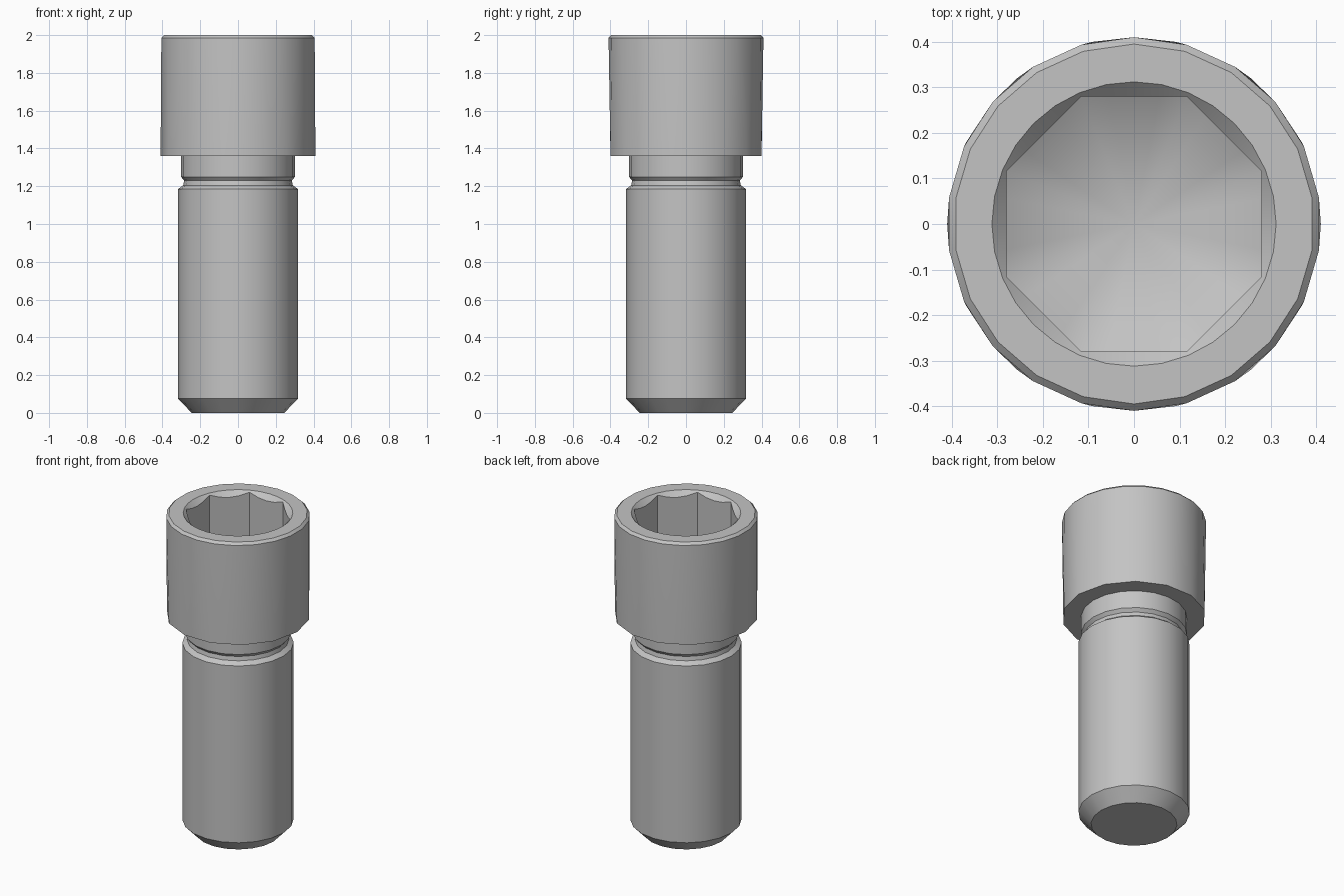
import bpy, bmesh
from math import pi, cos, sin, radians

if "Cube" in bpy.data.objects:
    bpy.data.objects.remove(bpy.data.objects["Cube"])

steel = bpy.data.materials.new("grey steel")
steel.use_nodes = True
GREY = (0.55, 0.55, 0.55, 1.0)
steel.diffuse_color = GREY
steel.node_tree.nodes["Principled BSDF"].inputs["Base Color"].default_value = GREY

TOP = 2.0
HEAD_BASE = 1.36
HEAD_R = 0.41
RIM_R = 0.312
FLAT_R = 0.28       # centre to flat of the eight-sided socket


def ring(bm, n, r, z, start=0.0):
    """Circle of vertices, each paired with its angle."""
    angles = [start + 2 * pi * i / n for i in range(n)]
    return [(a, bm.verts.new((r * cos(a), r * sin(a), z))) for a in angles]


def socket_ring(bm, z=None):
    """Eight-sided outline; without z its edge follows the countersink cone."""
    loop = []
    for i in range(32):
        a = 2 * pi * i / 32
        off = (a + pi / 8) % (pi / 4) - pi / 8
        r = FLAT_R / cos(off)
        height = TOP - (RIM_R - r) if z is None else z
        loop.append((a, bm.verts.new((r * cos(a), r * sin(a), height))))
    return loop


def zip_rings(bm, a, b):
    """Skin two rings, which may have different counts, by angle."""
    na, nb = len(a), len(b)
    if na == nb:
        for i in range(na):
            j = (i + 1) % na
            bm.faces.new((a[i][1], a[j][1], b[j][1], b[i][1]))
        return
    i = j = 0
    while i < na or j < nb:
        next_a = a[(i + 1) % na][0] + (2 * pi if i + 1 >= na else 0)
        next_b = b[(j + 1) % nb][0] + (2 * pi if j + 1 >= nb else 0)
        p, q = a[i % na][1], b[j % nb][1]
        if j >= nb or (i < na and next_a <= next_b):
            bm.faces.new((p, a[(i + 1) % na][1], q))
            i += 1
        else:
            bm.faces.new((p, b[(j + 1) % nb][1], q))
            j += 1


def skin(bm, rings):
    for a, b in zip(rings, rings[1:]):
        zip_rings(bm, a, b)


def finish(bm, name):
    mesh = bpy.data.meshes.new(name)
    bm.to_mesh(mesh)
    bm.free()
    mesh.materials.append(steel)
    obj = bpy.data.objects.new(name, mesh)
    bpy.context.collection.objects.link(obj)
    bpy.ops.object.select_all(action='DESELECT')
    obj.select_set(True)
    bpy.context.view_layer.objects.active = obj
    bpy.ops.object.shade_smooth_by_angle(angle=radians(30))


# Socket head: underside, wall, bevel, rim, countersink, socket, drill point
bm = bmesh.new()
half = pi / 22
rings = [
    ring(bm, 20, 0.302, HEAD_BASE),
    ring(bm, 14, HEAD_R, HEAD_BASE),
    ring(bm, 22, HEAD_R, TOP - 0.015, half),
    ring(bm, 22, HEAD_R - 0.015, TOP, half),
    ring(bm, 32, RIM_R, TOP),
    socket_ring(bm),
    socket_ring(bm, TOP - 0.36),
]
skin(bm, rings)
tip = bm.verts.new((0, 0, TOP - 0.52))
last = rings[-1]
for i, (_, v) in enumerate(last):
    bm.faces.new((v, last[(i + 1) % len(last)][1], tip))
finish(bm, "socket_head")

# Shank: chamfered tip, body, relief groove, neck
bm = bmesh.new()
profile = [(0.245, 0), (0.317, 0.075), (0.317, 1.185), (0.29, 1.205),
           (0.285, 1.23), (0.302, 1.25), (0.302, HEAD_BASE)]
rings = [ring(bm, 20, r, z) for r, z in profile]
skin(bm, rings)
bm.faces.new([v for _, v in reversed(rings[0])])
finish(bm, "shank")
